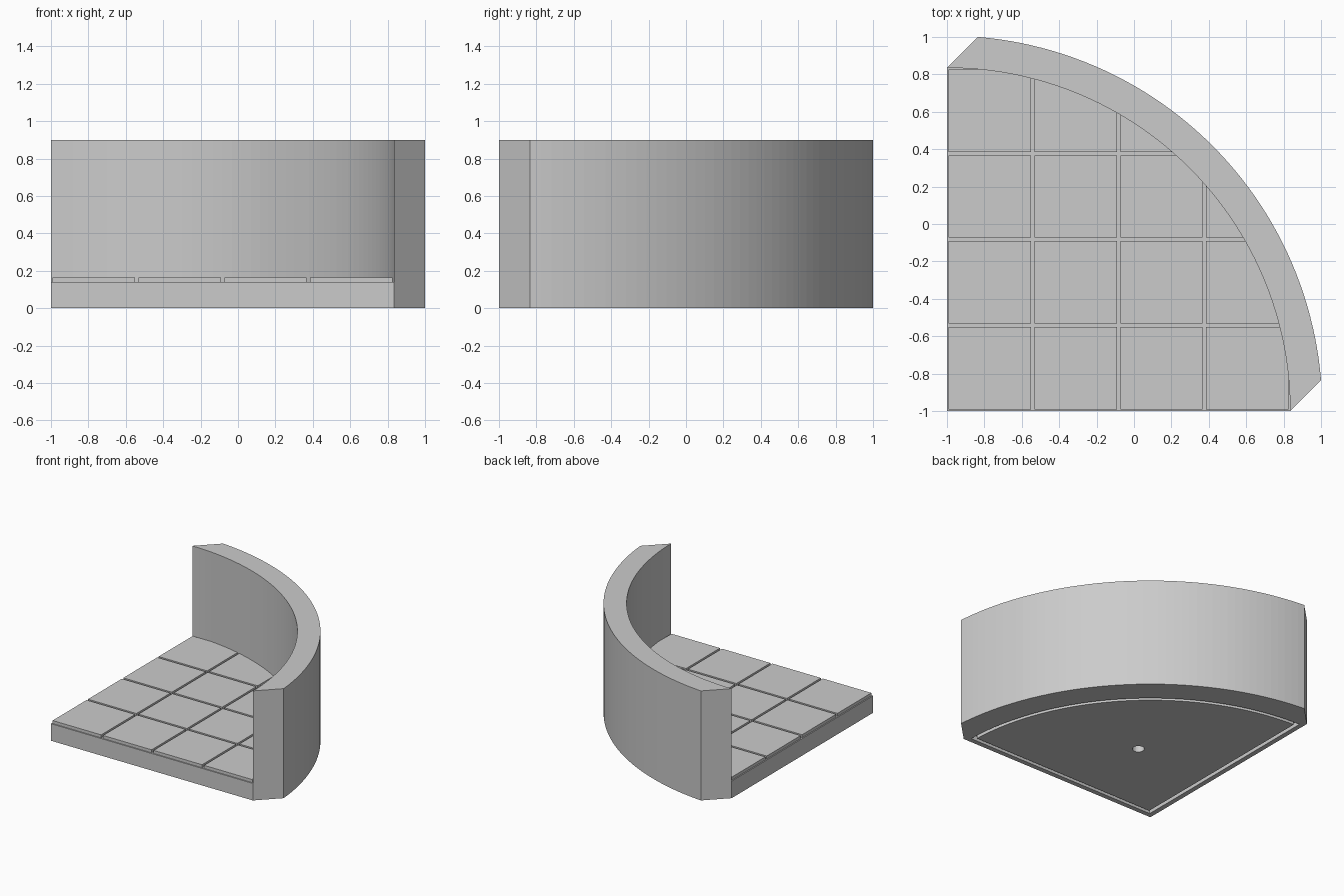
import bpy, bmesh, math

default = bpy.data.objects.get("Cube")
if default:
    bpy.data.objects.remove(default, do_unlink=True)

INNER = 1.835             # floor radius, measured from the square corner
LIP = 2 - INNER           # wall thickness at its chamfered ends
FLOOR_Z, WALL_Z = 0.165, 0.9
GROOVE_W, GROOVE_D = 0.018, 0.025
SEGMENTS = 48

grey = bpy.data.materials.new("stone_grey")
grey.use_nodes = True
COLOUR = (0.6, 0.6, 0.6, 1)
grey.diffuse_color = COLOUR
grey.node_tree.nodes["Principled BSDF"].inputs["Base Color"].default_value = COLOUR


def arc(radius, margin=0.0):
    """Quarter arc about the square corner, trimmed by an angle at each end."""
    step = (math.pi / 2 - 2 * margin) / SEGMENTS
    angles = [margin + i * step for i in range(SEGMENTS + 1)]
    return [(radius * math.cos(a) - 1, radius * math.sin(a) - 1) for a in angles]


def quarter(inset):
    """Quarter-disc outline moved inwards by the inset."""
    radius = INNER - inset
    return [(inset - 1, inset - 1)] + arc(radius, math.asin(inset / radius))


def finish(name, bm):
    bmesh.ops.recalc_face_normals(bm, faces=bm.faces)
    mesh = bpy.data.meshes.new(name)
    bm.to_mesh(mesh)
    bm.free()
    mesh.materials.append(grey)
    obj = bpy.data.objects.new(name, mesh)
    bpy.context.collection.objects.link(obj)
    return obj


def prism(name, outline, z0, z1):
    bm = bmesh.new()
    low = [bm.verts.new((x, y, z0)) for x, y in outline]
    high = [bm.verts.new((x, y, z1)) for x, y in outline]
    bm.faces.new(low)
    bm.faces.new(high)
    for i in range(len(low)):
        j = (i + 1) % len(low)
        bm.faces.new((low[i], low[j], high[j], high[i]))
    return finish(name, bm)


def band(name, outer, inner, z0, z1, closed):
    """Solid strip between two matching outlines."""
    bm = bmesh.new()
    rings = [[bm.verts.new(v) for v in ((*o, z0), (*o, z1), (*i, z1), (*i, z0))]
             for o, i in zip(outer, inner)]
    pairs = list(zip(rings, rings[1:]))
    if closed:
        pairs.append((rings[-1], rings[0]))
    else:
        bm.faces.new(rings[0])
        bm.faces.new(rings[-1])
    for a, b in pairs:
        for k in range(4):
            m = (k + 1) % 4
            bm.faces.new((a[k], a[m], b[m], b[k]))
    return finish(name, bm)


def rectangle(x0, x1, y0, y1):
    return [(x0, y0), (x1, y0), (x1, y1), (x0, y1)]


# Curved wall with chamfered ends
band("curved_wall", arc(math.hypot(2, LIP), math.atan2(LIP, 2)), arc(INNER),
     0, WALL_Z, closed=False)

# Floor slab
floor = prism("tiled_floor", quarter(0), 0, FLOOR_Z)
cutters = []

# Tile joints, including half joints along the straight edges
for k in range(5):
    c = -1 + k * INNER / 4
    a, b = c - GROOVE_W / 2, c + GROOVE_W / 2
    for outline in (rectangle(a, b, -1.2, 1.2), rectangle(-1.2, 1.2, a, b)):
        cutters.append(prism("joint_cutter", outline, FLOOR_Z - GROOVE_D, FLOOR_Z + 0.1))

# Underside channel and round socket
cutters.append(band("channel_cutter", quarter(0.04), quarter(0.07), -0.1, 0.04, closed=True))
socket = [(-0.27 + 0.045 * math.cos(t * math.tau / 24),
           -0.27 + 0.045 * math.sin(t * math.tau / 24)) for t in range(24)]
cutters.append(prism("socket_cutter", socket, -0.1, 0.06))

for cutter in cutters:
    cutter.hide_render = True
    mod = floor.modifiers.new("cut", 'BOOLEAN')
    mod.operation = 'DIFFERENCE'
    mod.solver = 'EXACT'
    mod.object = cutter

# Bake the cuts and drop the cutters
graph = bpy.context.evaluated_depsgraph_get()
baked = bpy.data.meshes.new_from_object(floor.evaluated_get(graph))
floor.modifiers.clear()
floor.data = baked
for cutter in cutters:
    bpy.data.objects.remove(cutter, do_unlink=True)
